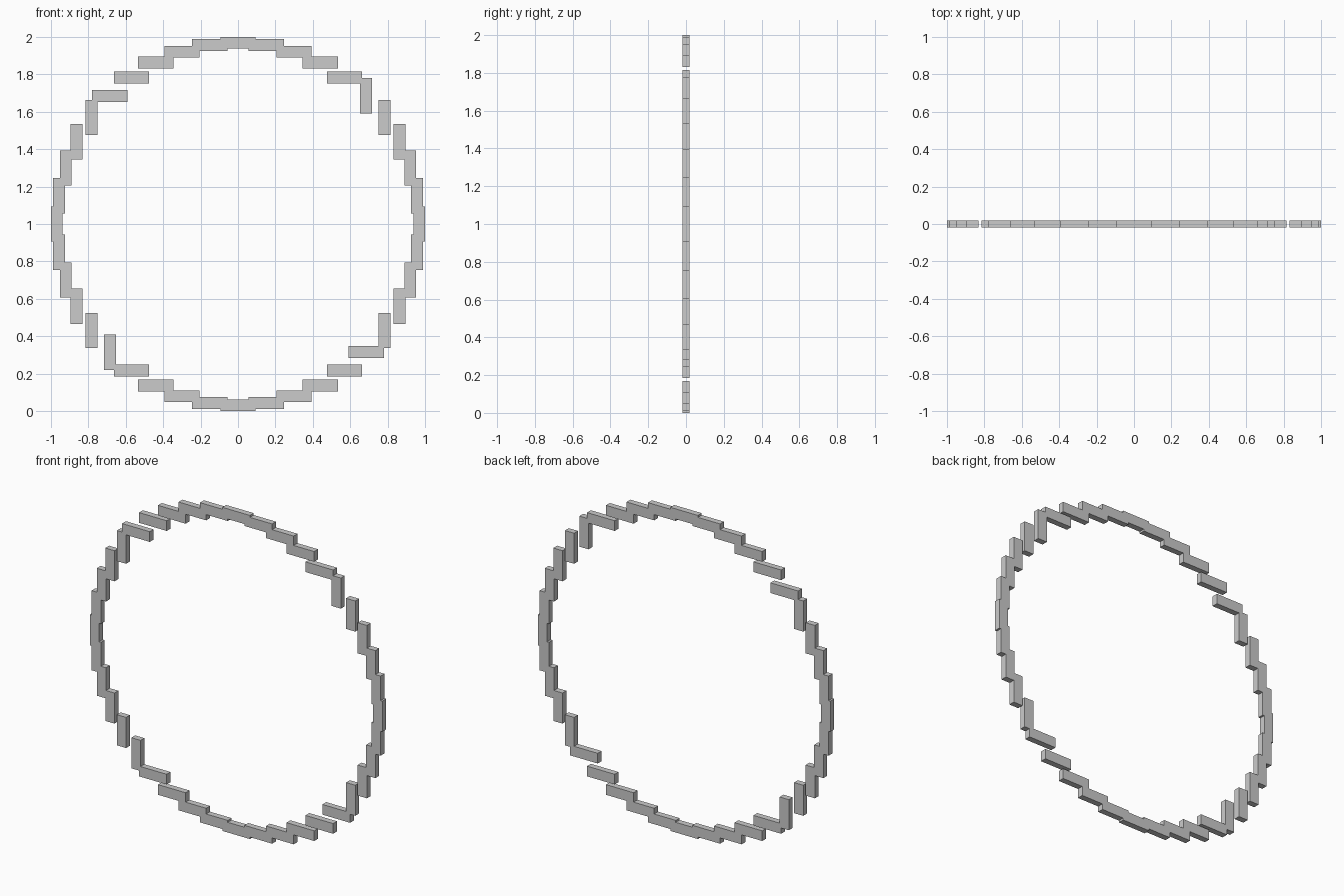
import bpy, math

if "Cube" in bpy.data.objects:
    bpy.data.objects.remove(bpy.data.objects["Cube"])

COUNT = 40        # blocks round the ring
RADIUS = 0.9685   # distance of block centres from the ring centre
LONG, THICK, DEPTH = 0.189, 0.063, 0.0375

grey = bpy.data.materials.new("light grey")
grey.diffuse_color = (0.6, 0.6, 0.6, 1)
grey.use_nodes = True
grey.node_tree.nodes["Principled BSDF"].inputs["Base Color"].default_value = grey.diffuse_color


def block(name, x, z, size):
    bpy.ops.mesh.primitive_cube_add(size=1, location=(x, 0, z))
    ob = bpy.context.object
    ob.name = name
    ob.scale = size
    ob.data.materials.append(grey)


# Axis-aligned blocks: flat ones at top and bottom, upright ones at the sides
for i in range(COUNT):
    a = 2 * math.pi * i / COUNT          # clockwise from the top
    x, z = RADIUS * math.sin(a), RADIUS * math.cos(a)
    if i % 10 == 5:                      # diagonal blocks alternate
        upright = i in (5, 25)
    else:
        upright = abs(x) > abs(z)
    size = (THICK, DEPTH, LONG) if upright else (LONG, DEPTH, THICK)
    block(f"ring_block_{i + 1}", x, 1 + z, size)
